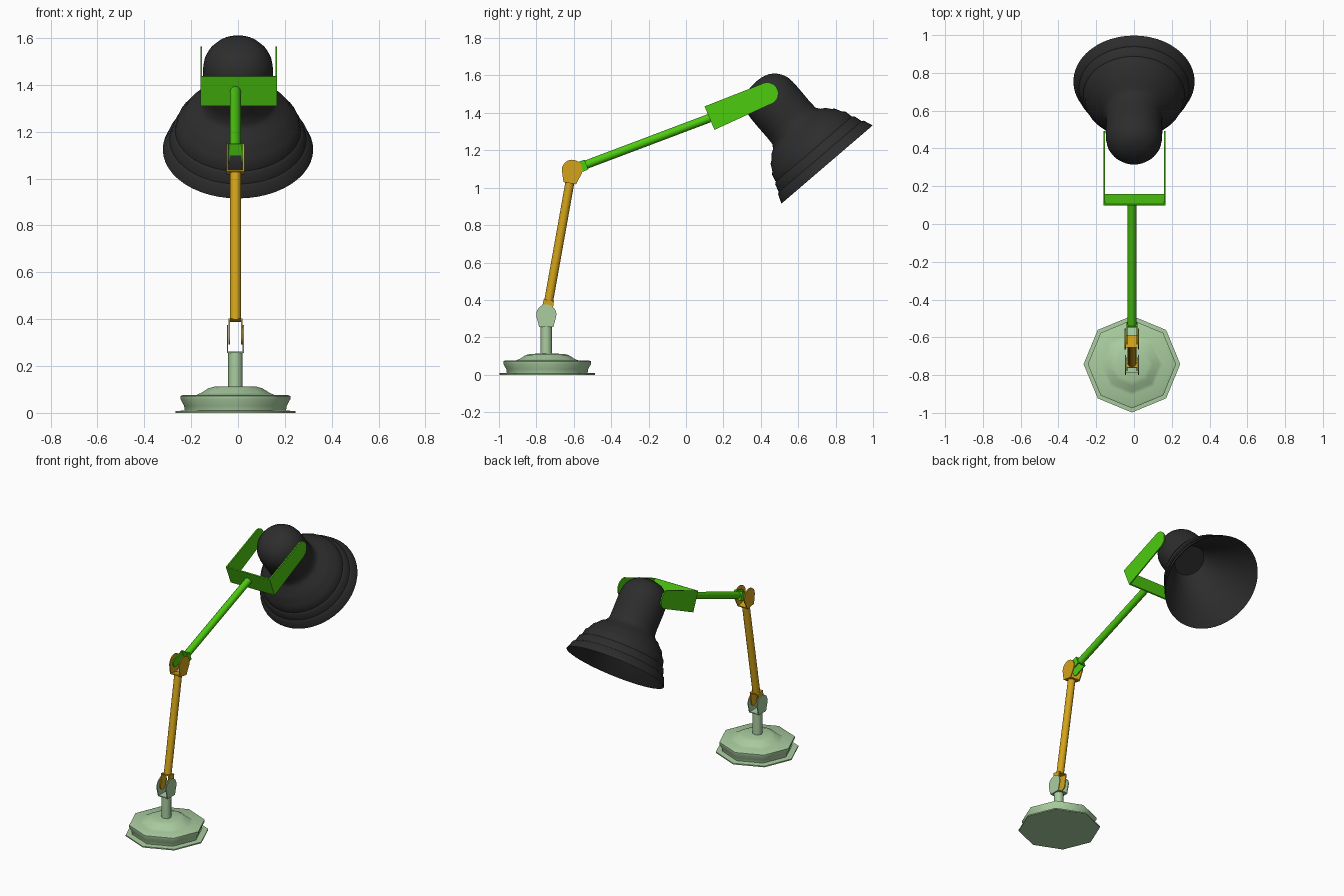
import bpy, bmesh, math
from mathutils import Vector, Matrix

if "Cube" in bpy.data.objects:
    bpy.data.objects.remove(bpy.data.objects["Cube"])


def material(name, rgb):
    m = bpy.data.materials.new(name)
    m.diffuse_color = (*rgb, 1)
    m.use_nodes = True
    m.node_tree.nodes["Principled BSDF"].inputs["Base Color"].default_value = m.diffuse_color
    return m


PALE = material("pale_green", (0.40, 0.61, 0.35))
GOLD = material("golden_orange", (0.66, 0.37, 0.01))
GREEN = material("bright_green", (0.075, 0.60, 0.005))
BLACK = material("soft_black", (0.026, 0.026, 0.026))


def finish(name, bm, mat, angle):
    bmesh.ops.recalc_face_normals(bm, faces=bm.faces)
    me = bpy.data.meshes.new(name)
    bm.to_mesh(me)
    bm.free()
    me.materials.append(mat)
    me.shade_smooth()
    me.set_sharp_from_angle(angle=math.radians(angle))
    ob = bpy.data.objects.new(name, me)
    bpy.context.collection.objects.link(ob)
    return ob


def lathe(name, profile, sides, matrix, mat, angle=50):
    """Revolve (radius, height) points about local z; end points with r = 0 close it."""
    bm = bmesh.new()
    rings = []
    for r, h in profile:
        if r == 0:
            rings.append([bm.verts.new((0, 0, h))] * sides)
        else:
            rings.append([bm.verts.new((r * math.cos(2 * math.pi * i / sides),
                                        r * math.sin(2 * math.pi * i / sides), h))
                          for i in range(sides)])
    for a, b in zip(rings, rings[1:]):
        for i in range(sides):
            j = (i + 1) % sides
            quad = list(dict.fromkeys((a[i], a[j], b[j], b[i])))
            bm.faces.new(quad)
    bm.transform(matrix)
    return finish(name, bm, mat, angle)


def rod(name, p, q, r, sides, mat):
    p, q = Vector(p), Vector(q)
    d = q - p
    m = Matrix.Translation(p) @ d.to_track_quat('Z', 'Y').to_matrix().to_4x4()
    return lathe(name, [(0, 0), (r, 0), (r, d.length), (0, d.length)], sides, m, mat)


def fork(name, pivot, degrees, reach, half_w, root, tip, thick, mat):
    """Two round-ended side plates joined by a bridge; points along `degrees` in the yz plane."""
    # local x = across, y = along the fork towards the pivot, z = plate height
    outline = [(-reach, -root)]
    for i in range(13):
        a = math.radians(-100 + 200 * i / 12)
        outline.append((tip * math.cos(a), tip * math.sin(a)))
    outline.append((-reach, root))
    bm = bmesh.new()
    for s in (-1, 1):
        a = [bm.verts.new((s * half_w, u, v)) for u, v in outline]
        b = [bm.verts.new((s * (half_w - thick), u, v)) for u, v in outline]
        bm.faces.new(a)
        bm.faces.new(b)
        for i in range(len(a)):
            j = (i + 1) % len(a)
            bm.faces.new((a[i], a[j], b[j], b[i]))
    bridge = Matrix.Translation((0, -reach + thick / 2, 0)) @ Matrix.Diagonal(
        (2 * (half_w - thick), thick, 2 * root, 1))
    bmesh.ops.create_cube(bm, size=1, matrix=bridge)
    bm.transform(Matrix.Translation(pivot) @ Matrix.Rotation(math.radians(degrees), 4, 'X'))
    return finish(name, bm, mat, 30)


def along(p, degrees, dist):
    a = math.radians(degrees)
    return Vector(p) + Vector((0, math.cos(a), math.sin(a))) * dist


X = -0.011
low = Vector((X, -0.747, 0.322))       # lower joint
high = Vector((X, -0.609, 1.095))      # upper joint
tilt = Vector((0.003, 0.434, 1.503))   # shade pivot
LOWER = math.degrees(math.atan2(high.z - low.z, high.y - low.y))
BRACKET = 23
bracket_root = along(tilt, BRACKET, -0.335)
bracket_root.x = X
UPPER = math.degrees(math.atan2(bracket_root.z - high.z, bracket_root.y - high.y))

# Octagonal foot and post
lathe("base", [(0, 0), (0.256, 0), (0.256, 0.008), (0.216, 0.01), (0.219, 0.03),
               (0.234, 0.058), (0.234, 0.072), (0.222, 0.077), (0.165, 0.077),
               (0.145, 0.086), (0.115, 0.105), (0.09, 0.112), (0, 0.113)],
      8, Matrix.Translation((X, -0.742, 0)), PALE)
rod("base_post", (X, -0.747, 0.1), (X, -0.747, 0.26), 0.031, 8, PALE)
fork("base_fork", low, 90, 0.066, 0.037, 0.038, 0.054, 0.006, PALE)

# Lower arm with a fork at each end
fork("lower_arm_bottom_fork", low, LOWER + 180, 0.078, 0.030, 0.028, 0.03, 0.006, GOLD)
rod("lower_arm", along(low, LOWER, 0.074), along(high, LOWER, -0.068), 0.024, 12, GOLD)
fork("lower_arm_top_fork", high, LOWER, 0.072, 0.038, 0.034, 0.055, 0.007, GOLD)

# Upper arm and wide shade bracket
fork("upper_arm_fork", high, UPPER + 180, 0.082, 0.030, 0.028, 0.03, 0.006, GREEN)
rod("upper_arm", along(high, UPPER, 0.078), bracket_root, 0.023, 12, GREEN)
fork("shade_bracket", tilt, BRACKET, 0.335, 0.164, 0.068, 0.06, 0.008, GREEN)

# Stepped shade: closed crown, ridged skirt, inner cone with flat end
shade = [(0, 0.33), (0.1, 0.33), (0.312, 0.004), (0.321, 0),
         (0.302, 0.05), (0.292, 0.056), (0.279, 0.10), (0.268, 0.108),
         (0.259, 0.15), (0.246, 0.162), (0.226, 0.20), (0.212, 0.21),
         (0.19, 0.236), (0.166, 0.25), (0.151, 0.272), (0.149, 0.32),
         (0.150, 0.40), (0.149, 0.455), (0.144, 0.49), (0.132, 0.518),
         (0.11, 0.547), (0.08, 0.569), (0.04, 0.581), (0, 0.584)]
lathe("lamp_shade", shade, 48,
      Matrix.Translation((0, 0.754, 1.124)) @ Matrix.Rotation(math.radians(40.6), 4, 'X'),
      BLACK, 40)
